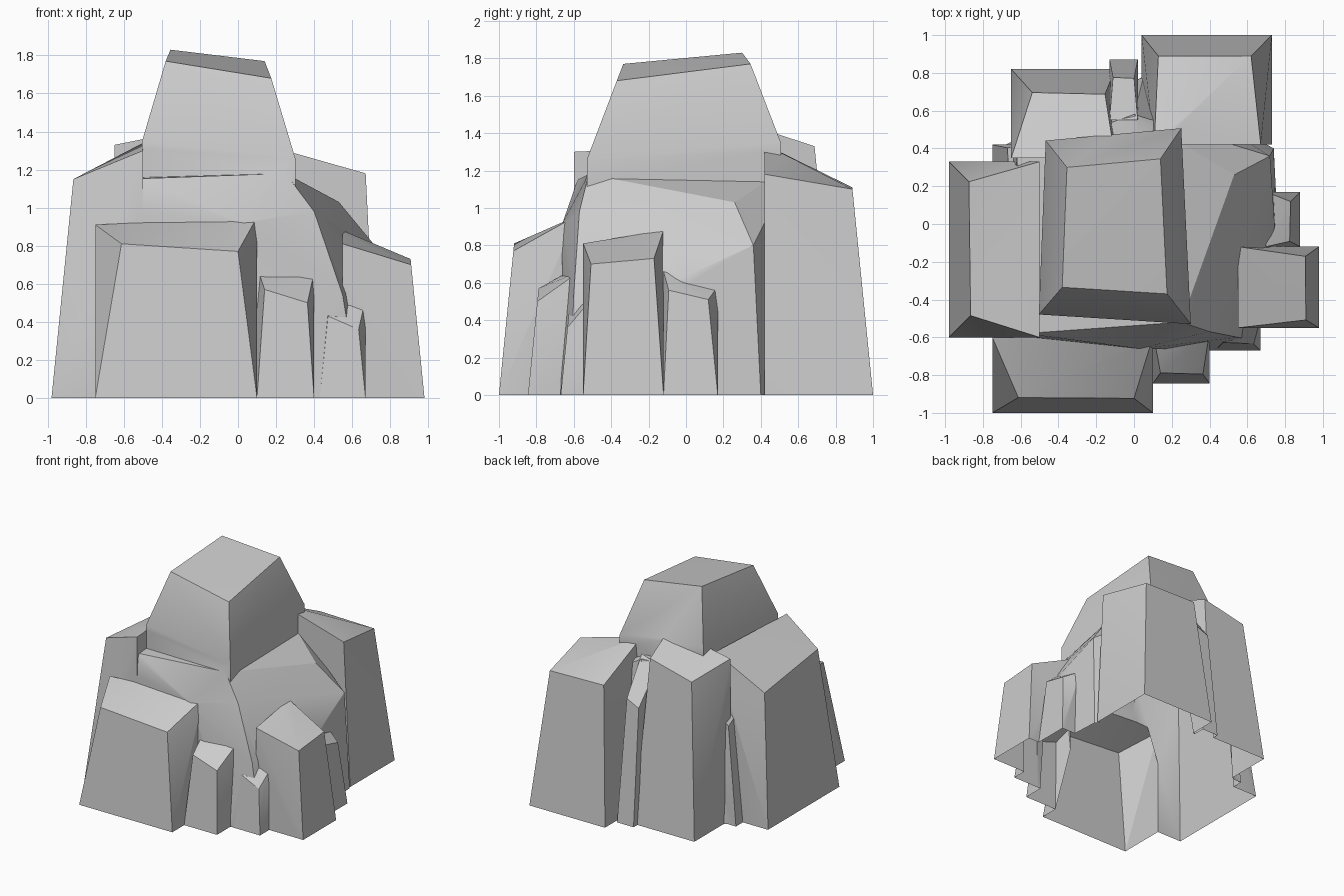
import bpy, bmesh

if "Cube" in bpy.data.objects:
    bpy.data.objects.remove(bpy.data.objects["Cube"])


def block(name, top, base):
    """Faceted solid: hull of top corners and a footprint, sunk a little below ground."""
    bm = bmesh.new()
    for p in top:
        bm.verts.new(p)
    for x, y in base:
        bm.verts.new((x, y, 0))
        bm.verts.new((x, y, -.1))
    res = bmesh.ops.convex_hull(bm, input=bm.verts)
    inside = {v for v in res["geom_interior"] + res["geom_unused"]
              if isinstance(v, bmesh.types.BMVert)}
    bmesh.ops.delete(bm, geom=list(inside), context='VERTS')
    bmesh.ops.recalc_face_normals(bm, faces=bm.faces)
    me = bpy.data.meshes.new(name)
    bm.to_mesh(me)
    bm.free()
    ob = bpy.data.objects.new(name, me)
    bpy.context.collection.objects.link(ob)
    return ob


def column(name, axis, lo, hi, outer, inner, z_out, z_in, lean=(.1, .1), inset=0):
    """Battered column: spans lo..hi sideways and outer..inner along axis.
    Outer top corners lean in by a share of their height, inner ones by the inset."""
    sign = 1 if inner > outer else -1
    top, base = [], []
    for depth, heights, leans, k in ((outer, z_out, lean, 1), (inner, z_in, (inset, inset), 0)):
        for side, z, tilt, s in zip((lo, hi), heights, leans, (1, -1)):
            across = side + s * z * tilt
            along = depth + sign * z * .1 * k
            top.append((along, across, z) if axis == 'x' else (across, along, z))
            base.append((depth, side) if axis == 'x' else (side, depth))
    return block(name, top, base)


def peak(name, corners, spread, drop):
    """Tilted cap flaring outwards as it goes down into the mound."""
    cx = sum(c[0] for c in corners) / len(corners)
    cy = sum(c[1] for c in corners) / len(corners)
    foot = [(cx + (x - cx) * spread, cy + (y - cy) * spread, z - drop) for x, y, z in corners]
    return block(name, corners + foot, [(x, y) for x, y, z in foot])


# central mound
rock = block("rock_outcrop",
             [(-.58, -.58, 1.15), (.4, -.57, .98), (.55, -.6, .54), (.745, -.01, .63),
              (.72, .36, .8), (.53, .26, 1.03), (.25, -.52, 1.18), (.03, -.66, .92),
              (-.62, .36, 1.18), (0, .58, 1.24)],
             [(-.73, -.64), (.43, -.67), (.64, -.62), (.76, 0), (.74, .4), (.05, .78), (-.68, .42)])

parts = [peak("peak", [(-.355, .3, 1.83), (.14, .345, 1.77),
                       (.175, -.37, 1.68), (-.38, -.335, 1.77)], 1.45, .42)]

# columns round the mound, tall shoulders first
for spec in (
        ("left_shoulder", 'x', -.6, .33, -.98, -.5, (1.15, 1.06), (1.3, 1.34)),
        ("back_left_shoulder", 'y', -.65, -.1, .82, .35, (1.24, 1.33), (1.33, 1.44), (.09, .04)),
        ("back_right_shoulder", 'y', .04, .73, 1, .42, (1.11, 1.1), (1.34, 1.18),
         (.08, .1), .05),
        ("front_column", 'y', -.75, .1, -1, -.6, (.81, .77), (.91, .95), (.17, .13)),
        ("right_column", 'x', -.55, -.12, .98, .55, (.7, .73), (.81, .88), (.06, .07)),
        ("front_small_column", 'y', .1, .4, -.845, -.57, (.57, .5), (.69, .66), (.07, .07)),
        ("front_low_column", 'y', .43, .67, -.67, -.5, (.43, .36), (.55, .52)),
        ("right_small_column", 'x', -.12, .17, .88, .7, (.56, .51), (.66, .58), (.05, .1)),
        ("back_small_column", 'y', -.13, .02, .87, .55, (.94, .99), (1.22, 1.27), (.02, .02)),
        ("left_small_column", 'x', .3, .42, -.75, -.58, (.84, .8), (.95, .9), (.02, .02))):
    parts.append(column(*spec))

# fuse everything into one rock
bpy.context.view_layer.objects.active = rock
rock.select_set(True)
for p in parts:
    m = rock.modifiers.new("fuse", 'BOOLEAN')
    m.operation, m.solver, m.object = 'UNION', 'EXACT', p
    bpy.ops.object.modifier_apply(modifier=m.name)
    bpy.data.objects.remove(p)

# cut level with the ground, leaving the underside open
bm = bmesh.new()
bm.from_mesh(rock.data)
bmesh.ops.bisect_plane(bm, geom=bm.verts[:] + bm.edges[:] + bm.faces[:], dist=1e-5,
                       plane_co=(0, 0, 0), plane_no=(0, 0, -1), clear_outer=True)
bm.to_mesh(rock.data)
bm.free()
bpy.ops.object.shade_smooth_by_angle(angle=.5)
